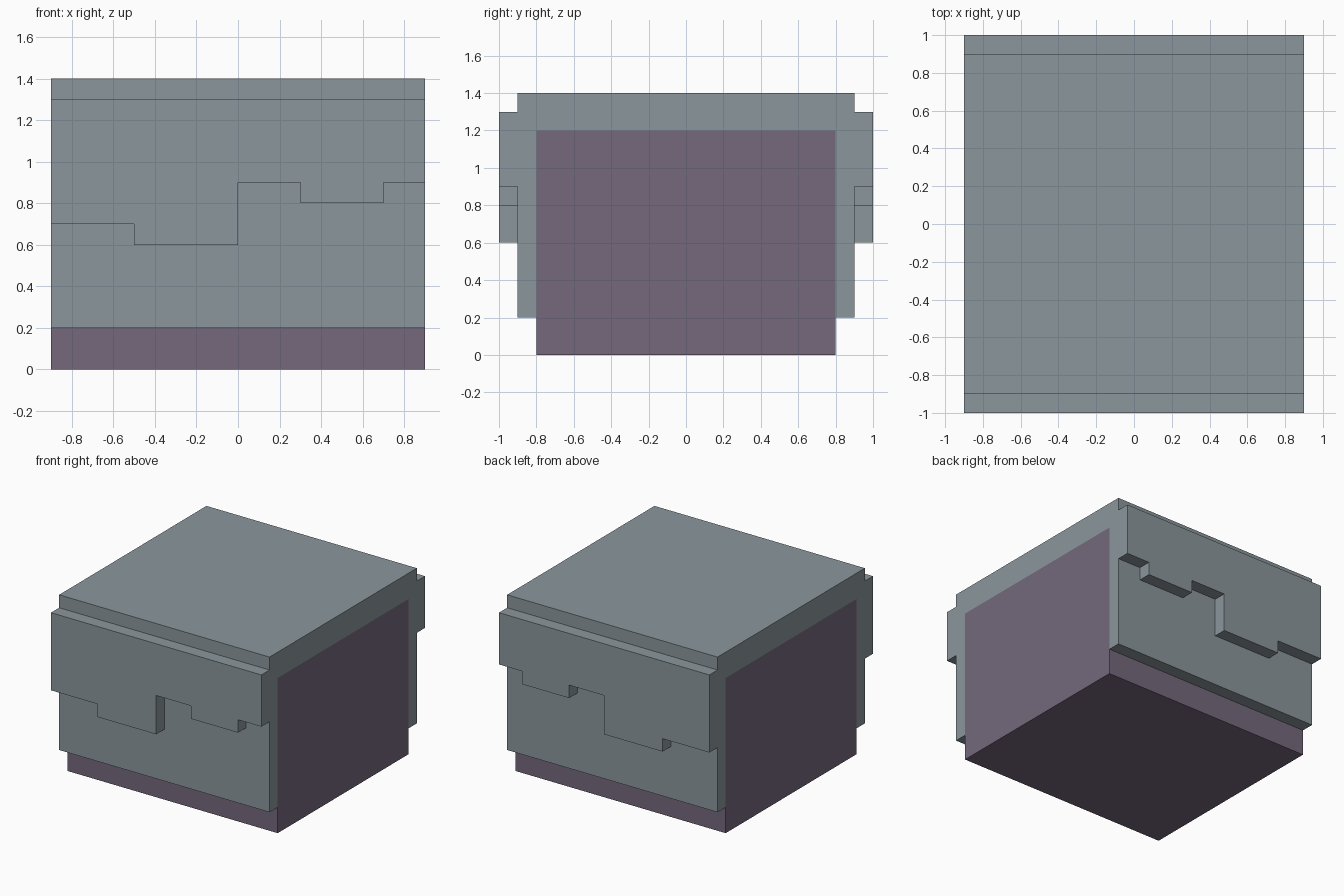
import bpy, bmesh
from mathutils import Vector

if "Cube" in bpy.data.objects:
    bpy.data.objects.remove(bpy.data.objects["Cube"])


def material(name, rgb):
    m = bpy.data.materials.new(name)
    m.diffuse_color = (*rgb, 1.0)
    m.use_nodes = True
    m.node_tree.nodes["Principled BSDF"].inputs["Base Color"].default_value = m.diffuse_color
    return m


grey = material("blue grey", (0.258, 0.308, 0.332))
purple = material("dusty purple", (0.178, 0.141, 0.202))


def prism(name, points, direction, mat):
    """Extrude a flat closed outline along a direction vector."""
    bm = bmesh.new()
    face = bm.faces.new([bm.verts.new(p) for p in points])
    out = bmesh.ops.extrude_face_region(bm, geom=[face], use_keep_orig=True)
    verts = [v for v in out["geom"] if isinstance(v, bmesh.types.BMVert)]
    bmesh.ops.translate(bm, verts=verts, vec=Vector(direction))
    bmesh.ops.recalc_face_normals(bm, faces=bm.faces)
    mesh = bpy.data.meshes.new(name)
    bm.to_mesh(mesh)
    bm.free()
    mesh.materials.append(mat)
    obj = bpy.data.objects.new(name, mesh)
    bpy.context.collection.objects.link(obj)
    return obj


W = 0.9  # half width in x, shared by all parts

# Solid core block
core = [(-0.8, 0), (0.8, 0), (0.8, 1.2), (-0.8, 1.2)]
prism("core_block", [(-W, y, z) for y, z in core], (2 * W, 0, 0), purple)

# Cover wrapped over the core's front, top and back
cover = [(-0.9, 0.2), (-0.8, 0.2), (-0.8, 1.2), (0.8, 1.2),
         (0.8, 0.2), (0.9, 0.2), (0.9, 1.4), (-0.9, 1.4)]
prism("cover", [(-W, y, z) for y, z in cover], (2 * W, 0, 0), grey)

# Raised outer layers with a stepped lower edge, front and back
steps = [(-W, 0.7), (-0.5, 0.7), (-0.5, 0.6), (0, 0.6), (0, 0.9), (0.3, 0.9),
         (0.3, 0.8), (0.7, 0.8), (0.7, 0.9), (W, 0.9), (W, 1.3), (-W, 1.3)]
for name, side in (("front_overhang", -1), ("back_overhang", 1)):
    prism(name, [(x, side * 0.9, z) for x, z in steps], (0, side * 0.1, 0), grey)
